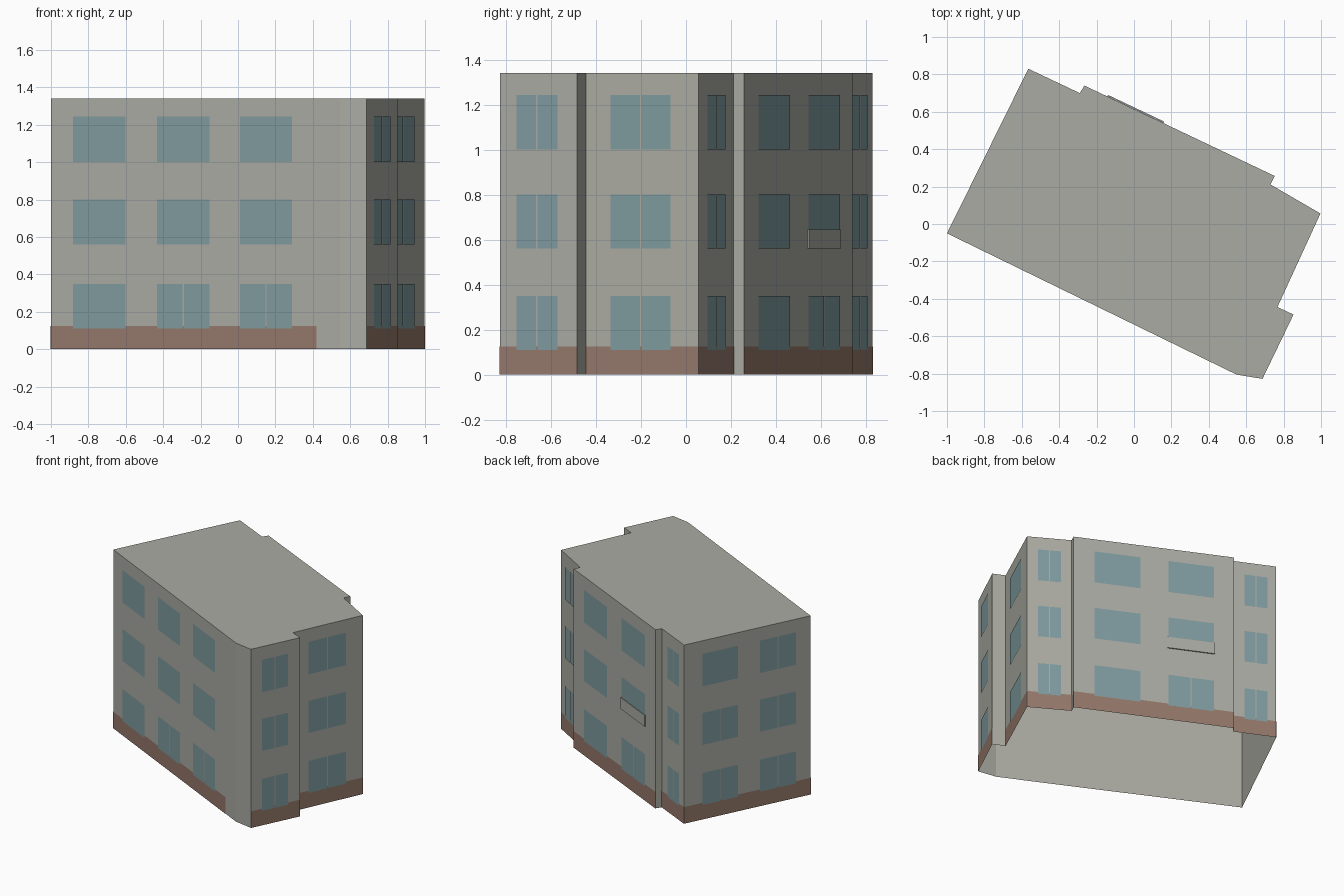
import bpy
import bmesh
from mathutils import Vector

cube = bpy.data.objects.get("Cube")
if cube:
    bpy.data.objects.remove(cube, do_unlink=True)

HEIGHT = 1.34
PLINTH = 0.125
FLOORS = [(0.11, 0.35), (0.56, 0.80), (1.0, 1.243)]
GAP = 0.007  # joint between paired panes


def material(name, colour):
    mat = bpy.data.materials.new(name)
    mat.use_nodes = True
    mat.diffuse_color = (*colour, 1)
    mat.node_tree.nodes["Principled BSDF"].inputs["Base Color"].default_value = (*colour, 1)
    return mat


wall_grey = material("wall grey", (0.41, 0.41, 0.37))
glass_blue = material("glass blue", (0.215, 0.33, 0.35))
brick_brown = material("brick brown", (0.30, 0.19, 0.145))

# Footprint corners, clockwise from the far left corner
corners = {
    "A": (-1.0, -0.05), "B": (-0.565, 0.83), "C": (-0.29, 0.70), "D": (-0.265, 0.74),
    "E": (0.752, 0.257), "F": (0.73, 0.211), "G": (0.997, 0.056), "H": (0.767, -0.444),
    "I": (0.853, -0.484), "J": (0.687, -0.828), "K": (0.548, -0.805),
}


def finish(name, bm, mat):
    mesh = bpy.data.meshes.new(name)
    bm.to_mesh(mesh)
    bm.free()
    mesh.materials.append(mat)
    obj = bpy.data.objects.new(name, mesh)
    bpy.context.collection.objects.link(obj)
    return obj


def panel(bm, wall, start, end, low, high, offset):
    """Flat panel on a wall, from start to end as fractions of its length."""
    p, q = (Vector((*corners[c], 0)) for c in wall)
    along = q - p
    out = Vector((-along.y, along.x, 0)).normalized() * offset
    a, b = p + along * start + out, p + along * end + out
    up = Vector((0, 0, 1))
    spots = [b + up * low, a + up * low, a + up * high, b + up * high]
    bm.faces.new([bm.verts.new(s) for s in spots])


# Building shell: walls and roof, open underneath
bm = bmesh.new()
base = bm.faces.new([bm.verts.new((x, y, 0)) for x, y in corners.values()])
top = bmesh.ops.extrude_face_region(bm, geom=[base])["geom"]
bmesh.ops.translate(bm, vec=(0, 0, HEIGHT),
                    verts=[v for v in top if isinstance(v, bmesh.types.BMVert)])
for face in [f for f in bm.faces if all(v.co.z < 0.01 for v in f.verts)]:
    bm.faces.remove(face)
bmesh.ops.recalc_face_normals(bm, faces=bm.faces[:])
roof = max(bm.faces, key=lambda f: f.calc_center_median().z)
if roof.normal.z < 0:
    bmesh.ops.reverse_faces(bm, faces=bm.faces[:])
finish("building_shell", bm, wall_grey)

# Brick plinth on the main walls, stopping short of the front corner
bm = bmesh.new()
for wall in ("AB", "BC", "DE", "FG", "GH", "IJ"):
    panel(bm, wall, 0, 1, 0, PLINTH, 0.002)
panel(bm, "KA", 0.083, 1, 0, PLINTH, 0.002)
finish("brick_plinth", bm, brick_brown)

# Window columns: wall, start, end, floors with paired panes
columns = [
    ("KA", 0.167, 0.346, (0,)),
    ("KA", 0.452, 0.632, (0,)),
    ("KA", 0.742, 0.922, ()),
    ("AB", 0.118, 0.402, (0, 1, 2)),
    ("AB", 0.575, 0.858, (0, 1)),
    ("BC", 0.20, 0.73, (0, 1, 2)),
    ("DE", 0.124, 0.41, (0,)),
    ("DE", 0.584, 0.87, ()),
    ("FG", 0.245, 0.76, (0, 1, 2)),
    ("GH", 0.246, 0.778, (0, 1, 2)),
    ("IJ", 0.249, 0.78, (0, 1, 2)),
]
bm = bmesh.new()
for wall, start, end, paired in columns:
    p, q = (Vector(corners[c]) for c in wall)
    half_gap = GAP / 2 / (q - p).length
    middle = (start + end) / 2
    for floor, (low, high) in enumerate(FLOORS):
        if floor in paired:
            panel(bm, wall, start, middle - half_gap, low, high, 0.004)
            panel(bm, wall, middle + half_gap, end, low, high, 0.004)
        else:
            panel(bm, wall, start, end, low, high, 0.004)
finish("window_panes", bm, glass_blue)

# Thin grey guard across the foot of one rear window
bm = bmesh.new()
panel(bm, "DE", 0.12, 0.415, 0.56, 0.645, 0.009)
guard = finish("window_guard", bm, wall_grey)
solid = guard.modifiers.new("thickness", "SOLIDIFY")
solid.thickness = 0.008
solid.offset = -1
